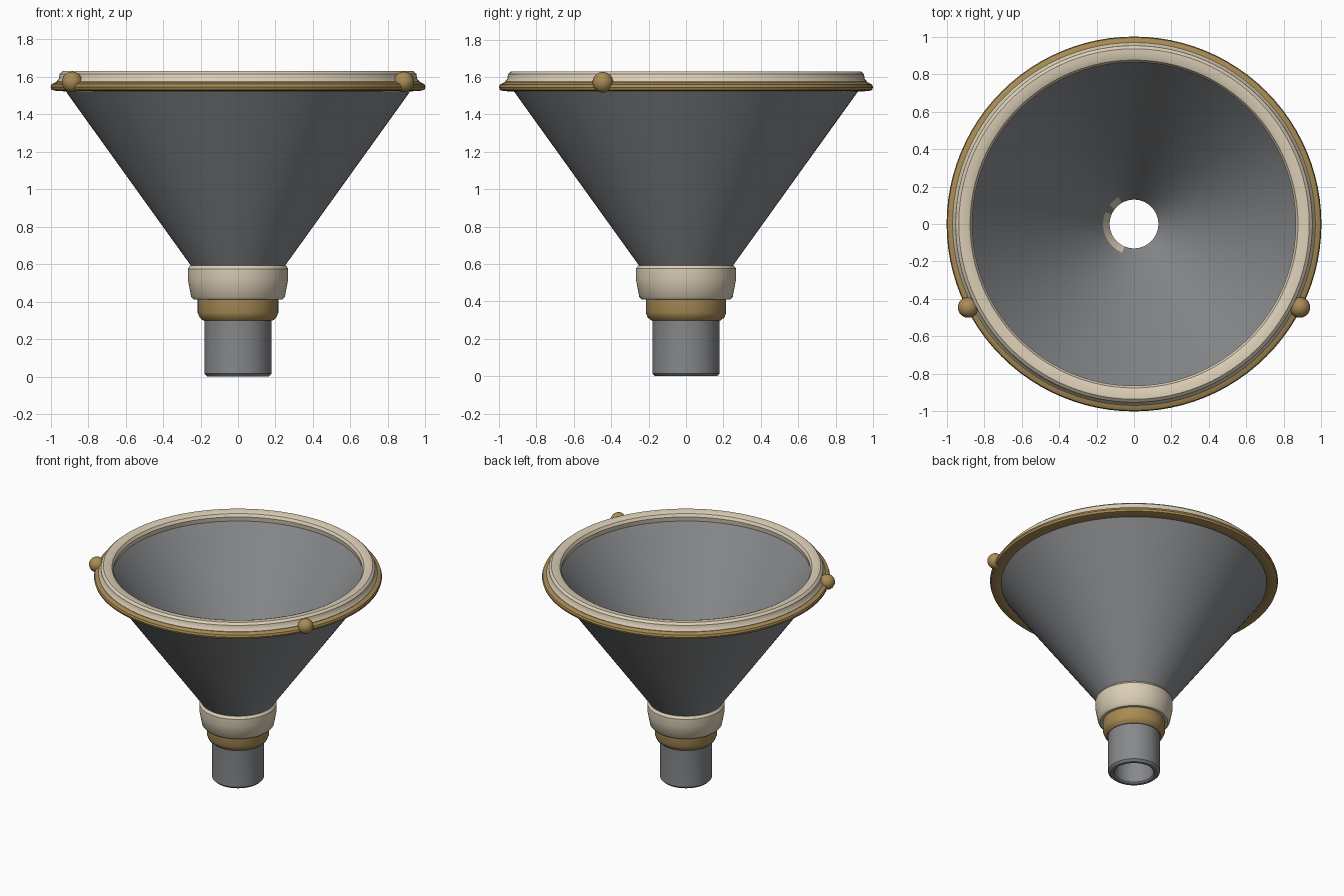
import bpy, math

cube = bpy.data.objects.get("Cube")
if cube:
    bpy.data.objects.remove(cube, do_unlink=True)

SEGMENTS = 96


def make_material(name, rgb):
    mat = bpy.data.materials.new(name)
    mat.use_nodes = True
    colour = (*rgb, 1.0)
    mat.diffuse_color = colour
    node = mat.node_tree.nodes["Principled BSDF"]
    node.inputs["Base Color"].default_value = colour
    node.inputs["Roughness"].default_value = 0.6
    return mat


grey = make_material("steel grey", (0.24, 0.25, 0.26))
cream = make_material("warm cream", (0.71, 0.62, 0.47))
gold = make_material("aged gold", (0.39, 0.26, 0.09))


def smooth(obj):
    bpy.ops.object.select_all(action="DESELECT")
    obj.select_set(True)
    bpy.context.view_layer.objects.active = obj
    bpy.ops.object.shade_smooth_by_angle(angle=math.radians(35))


def lathe(name, profile, mat):
    """Revolve a closed (radius, height) profile, listed counter-clockwise."""
    n = len(profile)
    verts, faces = [], []
    for s in range(SEGMENTS):
        a = 2 * math.pi * s / SEGMENTS
        verts += [(r * math.cos(a), r * math.sin(a), z) for r, z in profile]
    for s in range(SEGMENTS):
        t = (s + 1) % SEGMENTS
        for i in range(n):
            j = (i + 1) % n
            faces.append((s * n + i, t * n + i, t * n + j, s * n + j))
    mesh = bpy.data.meshes.new(name)
    mesh.from_pydata(verts, [], faces)
    mesh.materials.append(mat)
    obj = bpy.data.objects.new(name, mesh)
    bpy.context.collection.objects.link(obj)
    smooth(obj)
    return obj


# Hollow cone and spout in one wall
body = lathe("funnel_body", [
    (0.135, 0.01), (0.145, 0.0), (0.165, 0.0), (0.18, 0.015),
    (0.18, 0.35), (0.20, 0.52), (0.25, 0.59), (0.925, 1.53),
    (0.925, 1.57), (0.87, 1.57), (0.165, 0.57), (0.13, 0.52)], grey)

# Worn cream patches at the throat
body.data.materials.append(cream)
for face in body.data.polygons:
    c = face.center
    angle = math.degrees(math.atan2(c.y, c.x)) % 360
    at_throat = 0.53 < c.z < 0.56 and math.hypot(c.x, c.y) < 0.16
    if at_throat and (120 < angle < 142 or 158 < angle < 248):
        face.material_index = 1

# Rim: cream lip over a wider gold band
lathe("rim_lip", [
    (0.87, 1.55), (0.965, 1.55), (0.968, 1.575), (0.955, 1.59),
    (0.952, 1.615), (0.935, 1.63), (0.90, 1.63), (0.875, 1.62),
    (0.863, 1.60)], cream)
lathe("rim_band", [
    (0.915, 1.53), (0.93, 1.522), (0.975, 1.525), (0.995, 1.53),
    (1.0, 1.545), (0.995, 1.56), (0.97, 1.572), (0.92, 1.57)], gold)

# Collars at the neck
lathe("upper_collar", [
    (0.17, 0.41), (0.235, 0.41), (0.25, 0.425), (0.268, 0.52),
    (0.268, 0.575), (0.255, 0.593), (0.24, 0.593), (0.19, 0.52)], cream)
lathe("lower_collar", [
    (0.17, 0.30), (0.185, 0.298), (0.205, 0.315), (0.215, 0.34),
    (0.215, 0.415), (0.17, 0.415)], gold)

# Pair of studs on the rim
for side, x in (("left", 0.885), ("right", -0.885)):
    bpy.ops.mesh.primitive_uv_sphere_add(
        segments=24, ring_count=12, radius=0.055, location=(x, -0.445, 1.572))
    stud = bpy.context.object
    stud.name = side + "_stud"
    stud.data.materials.append(gold)
    smooth(stud)
